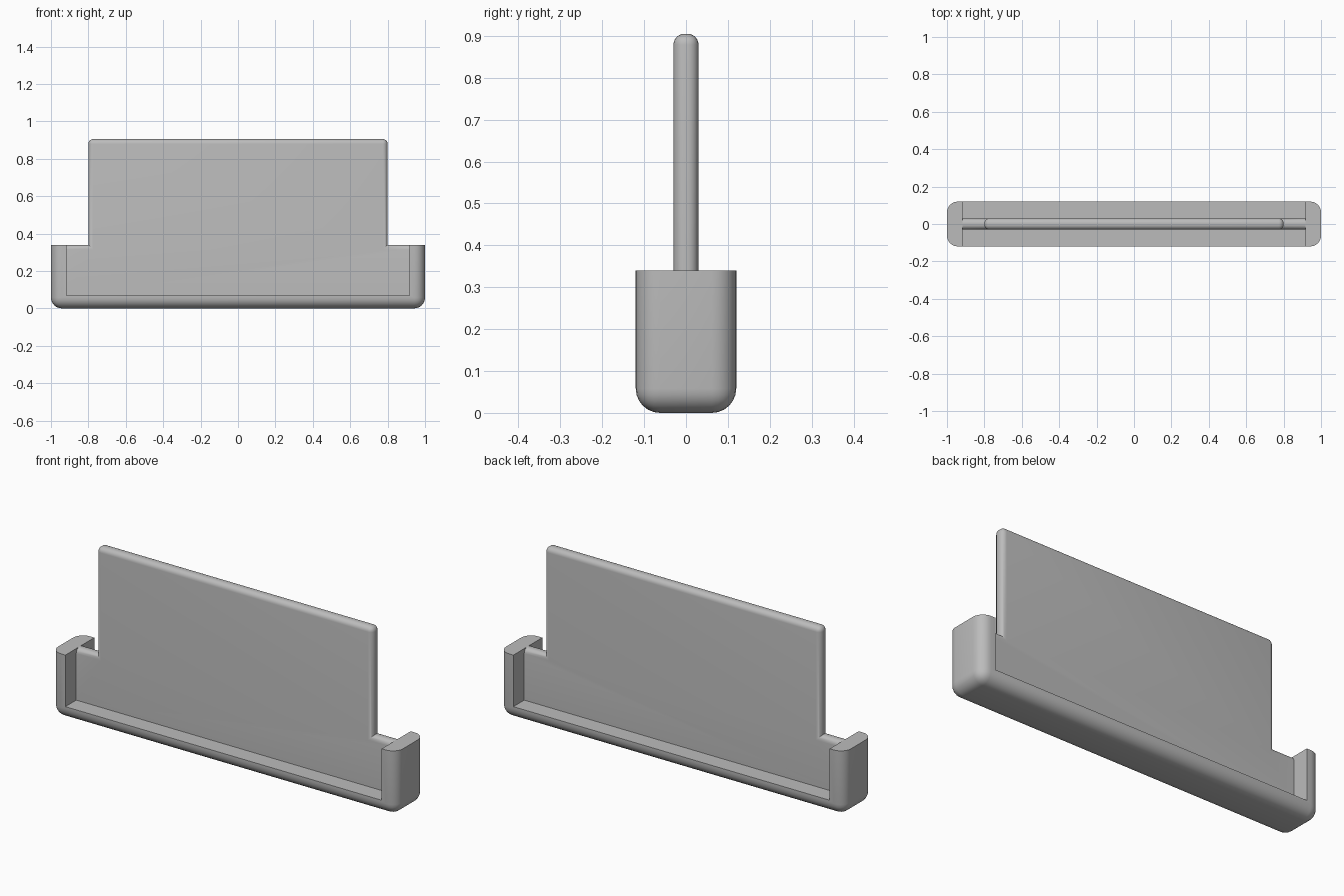
import bpy
import bmesh
import math

cube = bpy.data.objects.get("Cube")
if cube:
    bpy.data.objects.remove(cube, do_unlink=True)

grey = bpy.data.materials.new("plain grey")
grey.use_nodes = True
colour = (0.5, 0.5, 0.5, 1)
grey.diffuse_color = colour
grey.node_tree.nodes["Principled BSDF"].inputs["Base Color"].default_value = colour

BASE_TOP, OPENING, FLOOR = 0.34, 0.917, 0.07
PLATE_X, PLATE_TOP, PLATE_Y = 0.80, 0.905, 0.03


def extruded(name, outline, half_depth, radius, rounded):
    """Extrude an x-z outline along y, rounding the edges chosen by the rule."""
    bm = bmesh.new()
    face = bm.faces.new([bm.verts.new((x, -half_depth, z)) for x, z in outline])
    result = bmesh.ops.extrude_face_region(bm, geom=[face])
    moved = [g for g in result["geom"] if isinstance(g, bmesh.types.BMVert)]
    bmesh.ops.translate(bm, verts=moved, vec=(0, 2 * half_depth, 0))
    bmesh.ops.recalc_face_normals(bm, faces=bm.faces)
    edges = [e for e in bm.edges if rounded(e)]
    if edges:
        bmesh.ops.bevel(bm, geom=edges, offset=radius, offset_type="OFFSET",
                        segments=6, profile=0.5, affect="EDGES")
    mesh = bpy.data.meshes.new(name)
    bm.to_mesh(mesh)
    bm.free()
    mesh.materials.append(grey)
    obj = bpy.data.objects.new(name, mesh)
    bpy.context.collection.objects.link(obj)
    return obj


def smooth(obj):
    bpy.ops.object.select_all(action="DESELECT")
    obj.select_set(True)
    bpy.context.view_layer.objects.active = obj
    bpy.ops.object.shade_smooth_by_angle(angle=math.radians(35))


def rect(half_width, low, high):
    return [(-half_width, low), (half_width, low), (half_width, high), (-half_width, high)]


# Tray base: rounded everywhere except around its flat top
base = extruded("tray_base", rect(1, 0, BASE_TOP), 0.12, 0.058,
                lambda e: min(v.co.z for v in e.verts) < 0.1)

# Opening between the two end caps
cutter = extruded("opening_cutter", rect(OPENING, FLOOR, 1), 0.5, 0, lambda e: False)
cutter.hide_render = True
cutter.hide_viewport = True
cut = base.modifiers.new("opening", "BOOLEAN")
cut.operation = "DIFFERENCE"
cut.solver = "EXACT"
cut.object = cutter
bpy.context.view_layer.objects.active = base
bpy.ops.object.modifier_apply(modifier=cut.name)
bpy.data.objects.remove(cutter, do_unlink=True)
smooth(base)


# Upright panel: wide between the caps, narrower above, with soft exposed edges
def soft_panel_edge(edge):
    a, b = (v.co for v in edge.verts)
    across = abs(a.y - b.y) > 0.01
    if across:
        return a.z > PLATE_TOP - 0.01
    at_cap = min(abs(a.x), abs(b.x)) > OPENING - 0.01 and abs(a.x - b.x) < 0.01
    return not at_cap and max(a.z, b.z) > FLOOR + 0.01


right_half = [(OPENING, FLOOR), (OPENING, BASE_TOP), (PLATE_X, BASE_TOP), (PLATE_X, PLATE_TOP)]
outline = right_half + [(-x, z) for x, z in reversed(right_half)]
panel = extruded("upright_panel", outline, PLATE_Y, 0.026, soft_panel_edge)
smooth(panel)
